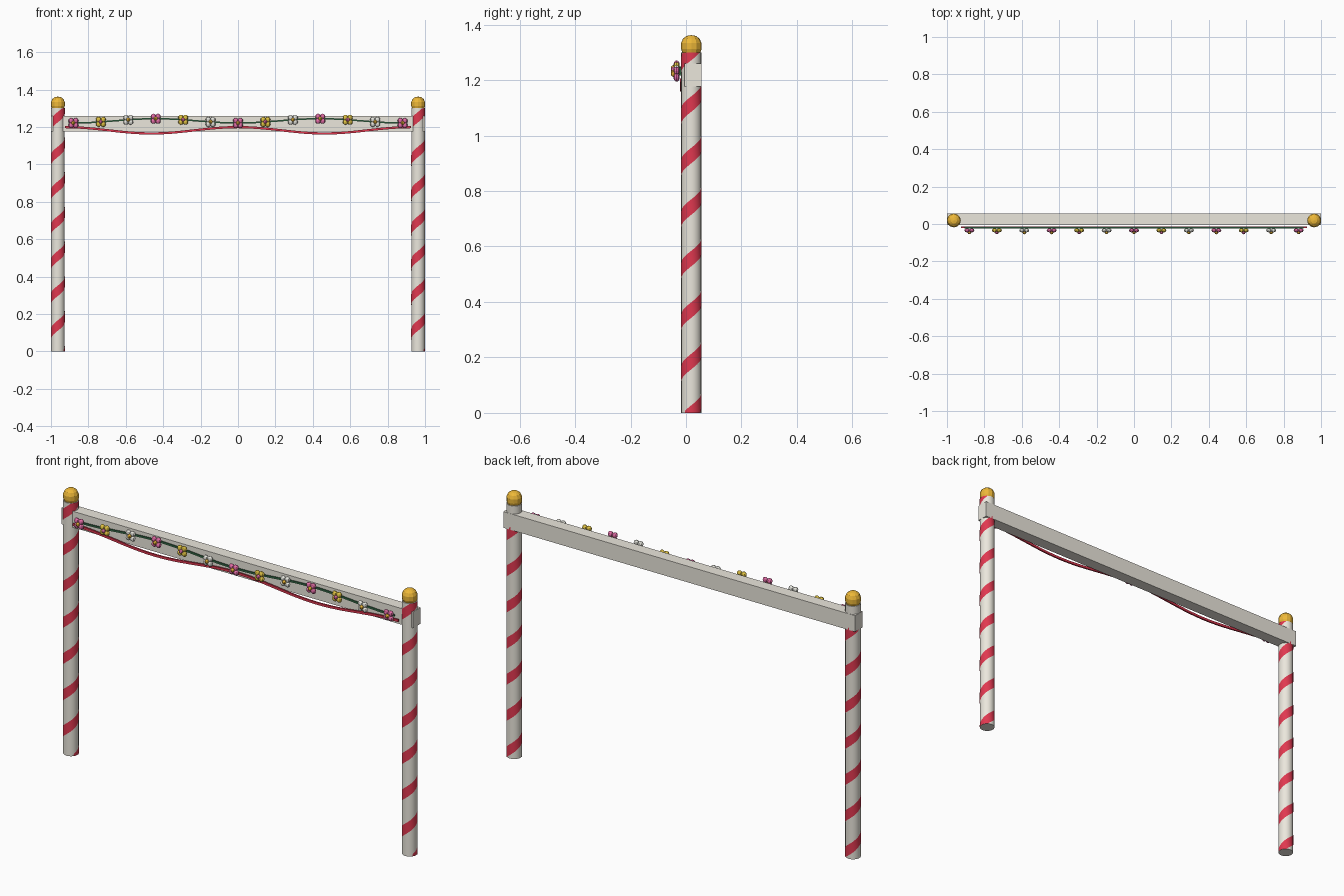
import bpy, bmesh, math
from mathutils import Matrix

if "Cube" in bpy.data.objects:
    bpy.data.objects.remove(bpy.data.objects["Cube"])

PI = math.pi
PX, PY, PR, PH = 0.963, 0.019, 0.0365, 1.30   # post x, y, radius, height


def mat(name, rgb):
    m = bpy.data.materials.new(name)
    m.diffuse_color = (*rgb, 1)
    m.use_nodes = True
    m.node_tree.nodes["Principled BSDF"].inputs["Base Color"].default_value = m.diffuse_color
    return m


RED = mat("red", (0.75, 0.04, 0.08))
CREAM = mat("cream", (0.83, 0.80, 0.72))
GOLD = mat("gold", (0.85, 0.48, 0.04))
GREEN = mat("green", (0.05, 0.20, 0.09))
PINK = mat("pink", (0.80, 0.16, 0.40))
YELLOW = mat("yellow", (0.80, 0.58, 0.06))
WHITE = mat("white", (0.80, 0.80, 0.74))


def finish(bm, name, mats, smooth=True):
    bmesh.ops.recalc_face_normals(bm, faces=bm.faces)
    me = bpy.data.meshes.new(name)
    bm.to_mesh(me)
    bm.free()
    ob = bpy.data.objects.new(name, me)
    bpy.context.collection.objects.link(ob)
    for m in mats:
        me.materials.append(m)
    if smooth:
        bpy.ops.object.select_all(action='DESELECT')
        ob.select_set(True)
        bpy.context.view_layer.objects.active = ob
        bpy.ops.object.shade_smooth_by_angle(angle=math.radians(35))
    return ob


def lathe(name, profile, x, y, sides, m, smooth=True):
    bm = bmesh.new()
    vs = [bm.verts.new((r, 0, z)) for r, z in profile]
    es = [bm.edges.new(p) for p in zip(vs, vs[1:])]
    bmesh.ops.spin(bm, geom=vs + es, cent=(0, 0, 0), axis=(0, 0, 1),
                   angle=2 * PI, steps=sides, use_merge=True)
    bmesh.ops.remove_doubles(bm, verts=bm.verts, dist=1e-5)
    bmesh.ops.translate(bm, verts=bm.verts, vec=(x, y, 0))
    return finish(bm, name, [m], smooth)


def spiral(name, x):
    # helical stripe wrapped just over the post, clipped at both ends
    bm = bmesh.new()
    pitch, half, n, r = 0.1857, 0.028, 20, PR + 0.0006
    clip = lambda z: min(max(z, 0.0), PH)
    prev = None
    for i in range(-2 * n, 7 * n):
        a = 2 * PI * i / n
        zc = 0.185 + pitch * i / n
        lo, hi = clip(zc - half), clip(zc + half)
        if hi - lo < 1e-4:
            prev = None
            continue
        cx, cy = x + r * math.cos(a), PY + r * math.sin(a)
        cur = (bm.verts.new((cx, cy, lo)), bm.verts.new((cx, cy, hi)))
        if prev:
            f = bm.faces.new((prev[0], cur[0], cur[1], prev[1]))
        prev = cur
    return finish(bm, name, [RED])


def sweep(name, fz, x0, x1, n, y, hy, hz, m):
    # rectangular strip following z = fz(x)
    bm = bmesh.new()
    prev = None
    for i in range(n + 1):
        x = x0 + (x1 - x0) * i / n
        z = fz(x)
        ring = [bm.verts.new((x, y + a * hy, z + b * hz))
                for a, b in ((-1, -1), (1, -1), (1, 1), (-1, 1))]
        if prev:
            for k in range(4):
                j = (k + 1) % 4
                bm.faces.new((prev[k], prev[j], ring[j], ring[k]))
        else:
            bm.faces.new(ring)
        prev = ring
    bm.faces.new(prev)
    return finish(bm, name, [m])


def flower(name, x, z, m):
    bm = bmesh.new()

    def ball(px, py, pz, sx, sy, sz, idx):
        before = set(bm.faces)
        bmesh.ops.create_uvsphere(
            bm, u_segments=8, v_segments=6, radius=1,
            matrix=Matrix.Translation((px, py, pz)) @ Matrix.Diagonal((sx, sy, sz, 1)))
        for f in set(bm.faces) - before:
            f.material_index = idx
    for k in range(4):
        a = PI / 4 + k * PI / 2
        ball(x + 0.0175 * math.cos(a), -0.034, z + 0.0175 * math.sin(a),
             0.0145, 0.011, 0.0145, 0)
    ball(x, -0.044, z, 0.010, 0.011, 0.010, 1)
    return finish(bm, name, [m, GOLD if m is not YELLOW else PINK], False)


# striped posts with gold finials
for side, s in (("left", -1), ("right", 1)):
    lathe(side + "_post", [(0, 0), (PR, 0), (PR, PH), (0, PH)], s * PX, PY, 20, CREAM)
    spiral(side + "_post_stripe", s * PX)
    lathe(side + "_finial", [(0, 1.298), (0.033, 1.30), (0.037, 1.312), (0.037, 1.333),
                             (0.030, 1.349), (0.017, 1.359), (0, 1.362)],
          s * PX, PY, 12, GOLD, False)

# crossbeam
bm = bmesh.new()
bmesh.ops.create_cube(bm, size=1, matrix=Matrix.Translation((0, 0.025, 1.2175))
                      @ Matrix.Diagonal((2.0, 0.061, 0.083, 1)))
finish(bm, "crossbeam", [CREAM], False)

# red swag, two dips below the beam
sweep("swag_ribbon", lambda x: 1.199 - 0.034 * math.sin(PI * x / 0.925) ** 2,
      -0.925, 0.925, 48, -0.018, 0.004, 0.006, RED)

# flower garland
vine = lambda x: 1.221 + 0.023 * math.sin(PI * x / 0.88) ** 2
sweep("garland_vine", vine, -0.905, 0.905, 48, -0.020, 0.004, 0.004, GREEN)
for i in range(13):
    x = -0.88 + i * 0.88 / 6
    flower(f"flower_{i + 1}", x, vine(x), (PINK, YELLOW, WHITE)[i % 3])
